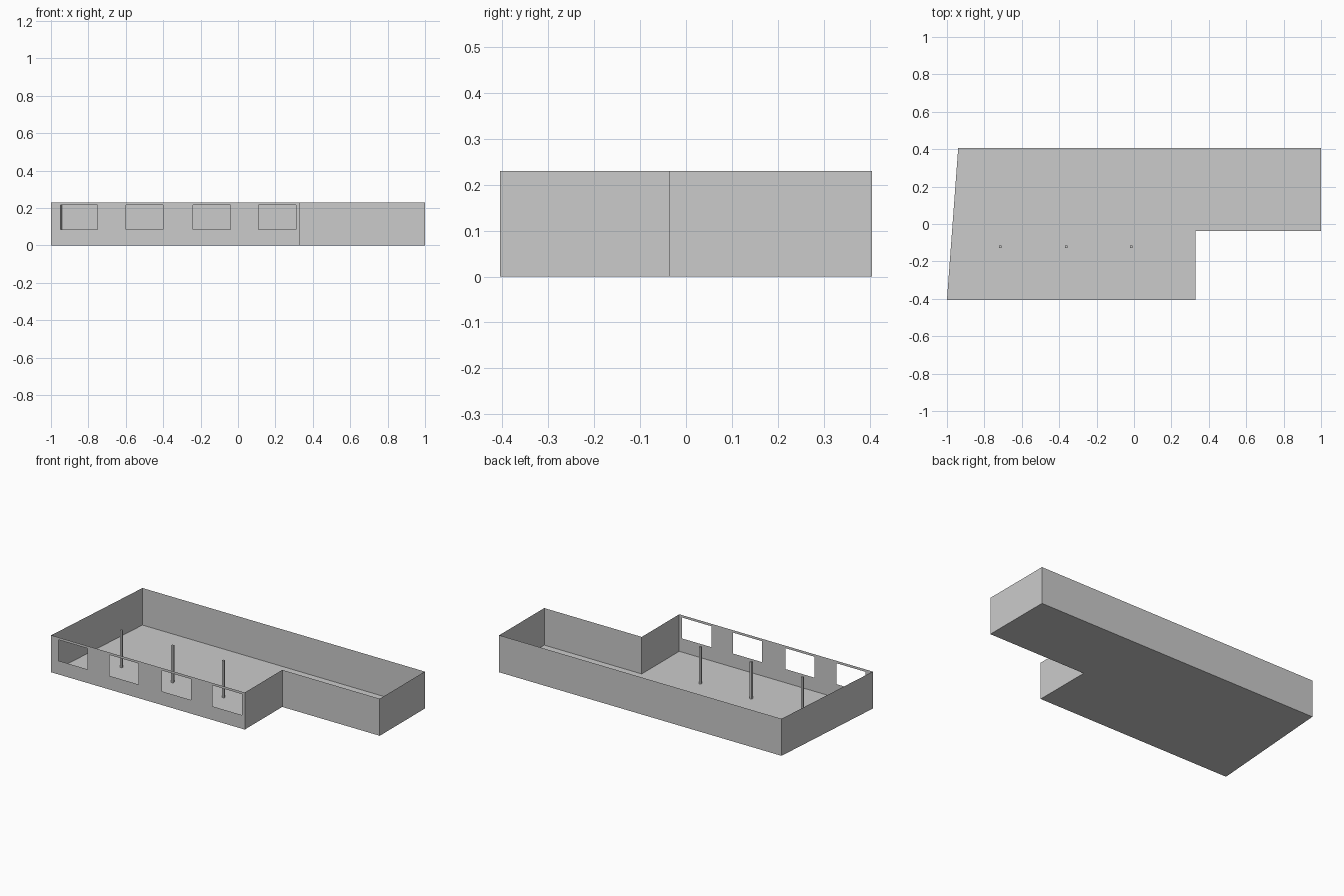
import bpy
import bmesh

cube = bpy.data.objects.get("Cube")
if cube:
    bpy.data.objects.remove(cube, do_unlink=True)

HEIGHT = 0.23
SILL, HEAD = 0.085, 0.215
WINDOW_WIDTH = 0.2
WINDOW_STARTS = (-0.95, -0.6, -0.24, 0.11)
OUTLINE = [(-1, -0.405), (0.33, -0.405), (0.33, -0.037),
           (1, -0.037), (1, 0.405), (-0.94, 0.405)]

grey = bpy.data.materials.new("plain grey")
grey.use_nodes = True
colour = (0.6, 0.6, 0.6, 1)
grey.diffuse_color = colour
grey.node_tree.nodes["Principled BSDF"].inputs["Base Color"].default_value = colour


def add_object(name, bm):
    bmesh.ops.remove_doubles(bm, verts=bm.verts, dist=0.0001)
    mesh = bpy.data.meshes.new(name)
    bm.to_mesh(mesh)
    bm.free()
    mesh.materials.append(grey)
    obj = bpy.data.objects.new(name, mesh)
    bpy.context.collection.objects.link(obj)
    return obj


def add_face(bm, points):
    bm.faces.new([bm.verts.new(p) for p in points])


def add_panel(bm, a, b, low, high):
    """Upright rectangle between two plan points."""
    add_face(bm, [(*a, low), (*b, low), (*b, high), (*a, high)])


# Floor, facing up
bm = bmesh.new()
add_face(bm, [(x, y, 0) for x, y in OUTLINE])
add_object("floor", bm)

# Plain thin walls around every side but the front
bm = bmesh.new()
for a, b in zip(OUTLINE[1:], OUTLINE[2:] + OUTLINE[:1]):
    add_panel(bm, a, b, 0, HEIGHT)
add_object("outer_walls", bm)

# Front wall as a grid of panels, leaving the window openings empty
bm = bmesh.new()
(left, front), (right, _) = OUTLINE[:2]
cuts = [left]
for start in WINDOW_STARTS:
    cuts += [start, start + WINDOW_WIDTH]
cuts.append(right)
levels = [0, SILL, HEAD, HEIGHT]
for i, (x0, x1) in enumerate(zip(cuts, cuts[1:])):
    for j, (z0, z1) in enumerate(zip(levels, levels[1:])):
        if not (i % 2 == 1 and j == 1):
            add_panel(bm, (x0, front), (x1, front), z0, z1)
add_object("front_window_wall", bm)

# Slim square columns
for number, x in enumerate((-0.715, -0.363, -0.014), 1):
    bm = bmesh.new()
    bmesh.ops.create_cube(bm, size=1)
    column = add_object(f"column_{number}", bm)
    column.scale = (0.013, 0.013, HEIGHT)
    column.location = (x, -0.122, HEIGHT / 2)
